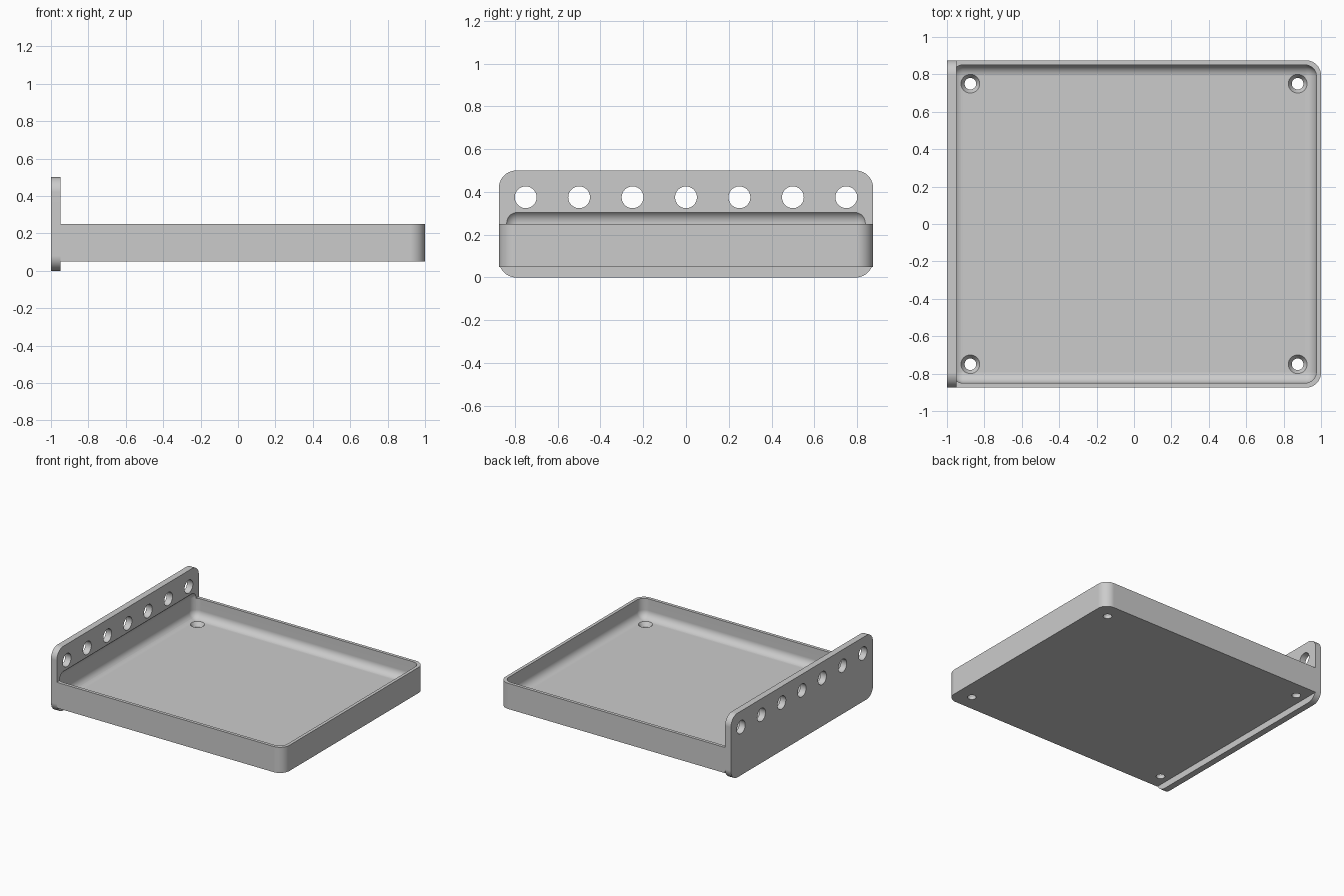
import bpy
import bmesh
import math
from mathutils import Matrix, Vector

cube = bpy.data.objects.get("Cube")
if cube:
    bpy.data.objects.remove(cube, do_unlink=True)

# One plain grey for the whole bracket
grey = bpy.data.materials.new("plain_grey")
grey.use_nodes = True
grey.diffuse_color = (0.6, 0.6, 0.6, 1)
bsdf = next(n for n in grey.node_tree.nodes if n.type == 'BSDF_PRINCIPLED')
bsdf.inputs["Base Color"].default_value = (0.6, 0.6, 0.6, 1)


def to_object(bm, name):
    bmesh.ops.recalc_face_normals(bm, faces=bm.faces[:])
    mesh = bpy.data.meshes.new(name)
    bm.to_mesh(mesh)
    bm.free()
    mesh.materials.append(grey)
    obj = bpy.data.objects.new(name, mesh)
    bpy.context.scene.collection.objects.link(obj)
    return obj


def rounded_box(name, lo, hi, radius, pick):
    """Box between two corners, with the edges chosen by pick(direction, middle) rounded."""
    lo, hi = Vector(lo), Vector(hi)
    bm = bmesh.new()
    bmesh.ops.create_cube(bm, size=1)
    for v in bm.verts:
        v.co = Vector([lo[i] + (v.co[i] + 0.5) * (hi[i] - lo[i]) for i in range(3)])
    edges = []
    for e in bm.edges:
        a, b = e.verts[0].co, e.verts[1].co
        if pick((b - a).normalized(), (a + b) / 2):
            edges.append(e)
    bmesh.ops.bevel(bm, geom=edges, offset=radius, segments=10, profile=0.5,
                    affect='EDGES', clamp_overlap=True)
    return to_object(bm, name)


def bore(name, profile, matrix, sides=40):
    """Solid of revolution from (radius, height) points."""
    bm = bmesh.new()
    rings = []
    for r, z in profile:
        angles = [2 * math.pi * i / sides for i in range(sides)]
        rings.append([bm.verts.new((r * math.cos(a), r * math.sin(a), z)) for a in angles])
    for low, high in zip(rings, rings[1:]):
        for i in range(sides):
            j = (i + 1) % sides
            bm.faces.new((low[i], low[j], high[j], high[i]))
    bm.faces.new(rings[0][::-1])
    bm.faces.new(rings[-1])
    bm.transform(matrix)
    return to_object(bm, name)


def cut(obj, cutter):
    bpy.context.view_layer.objects.active = obj
    mod = obj.modifiers.new("cut", 'BOOLEAN')
    mod.operation = 'DIFFERENCE'
    mod.solver = 'EXACT'
    mod.object = cutter
    bpy.ops.object.modifier_apply(modifier=mod.name)


# Shallow tray, rounded at its two free corners
tray = rounded_box("tray", (-0.95, -0.875, 0.05), (1, 0.875, 0.25), 0.08,
                   lambda d, m: abs(d.z) > 0.9 and m.x > 0)

# Upright mounting plate at the tray's end
plate = rounded_box("mounting_plate", (-1, -0.875, 0), (-0.95, 0.875, 0.5), 0.08,
                    lambda d, m: abs(d.x) > 0.9)

# Hollow with filleted edges, reaching slightly into the plate
hollow = rounded_box("hollow_cutter", (-0.975, -0.85, 0.1), (0.975, 0.85, 0.315), 0.06,
                     lambda d, m: True)
cutters = [hollow]
cut(tray, hollow)
cut(plate, hollow)

# Countersunk screw holes in the tray floor
for x in (-0.875, 0.875):
    for y in (-0.75, 0.75):
        hole = bore("screw_hole_cutter",
                    [(0.031, 0), (0.031, 0.07), (0.05, 0.1), (0.05, 0.2)],
                    Matrix.Translation((x, y, 0)))
        cut(tray, hole)
        cutters.append(hole)

# Row of seven holes through the plate
for i in range(-3, 4):
    hole = bore("plate_hole_cutter", [(0.051, -0.1), (0.051, 0.1)],
                Matrix.Translation((-0.975, i * 0.25, 0.375))
                @ Matrix.Rotation(math.pi / 2, 4, 'Y'))
    cut(plate, hole)
    cutters.append(hole)

for c in cutters:
    bpy.data.objects.remove(c, do_unlink=True)

# Smooth fillets, flat faces kept flat
for obj in (tray, plate):
    bpy.ops.object.select_all(action='DESELECT')
    obj.select_set(True)
    bpy.context.view_layer.objects.active = obj
    bpy.ops.object.shade_smooth_by_angle(angle=math.radians(25))
    weighted = obj.modifiers.new("weighted_normals", 'WEIGHTED_NORMAL')
    weighted.keep_sharp = True
